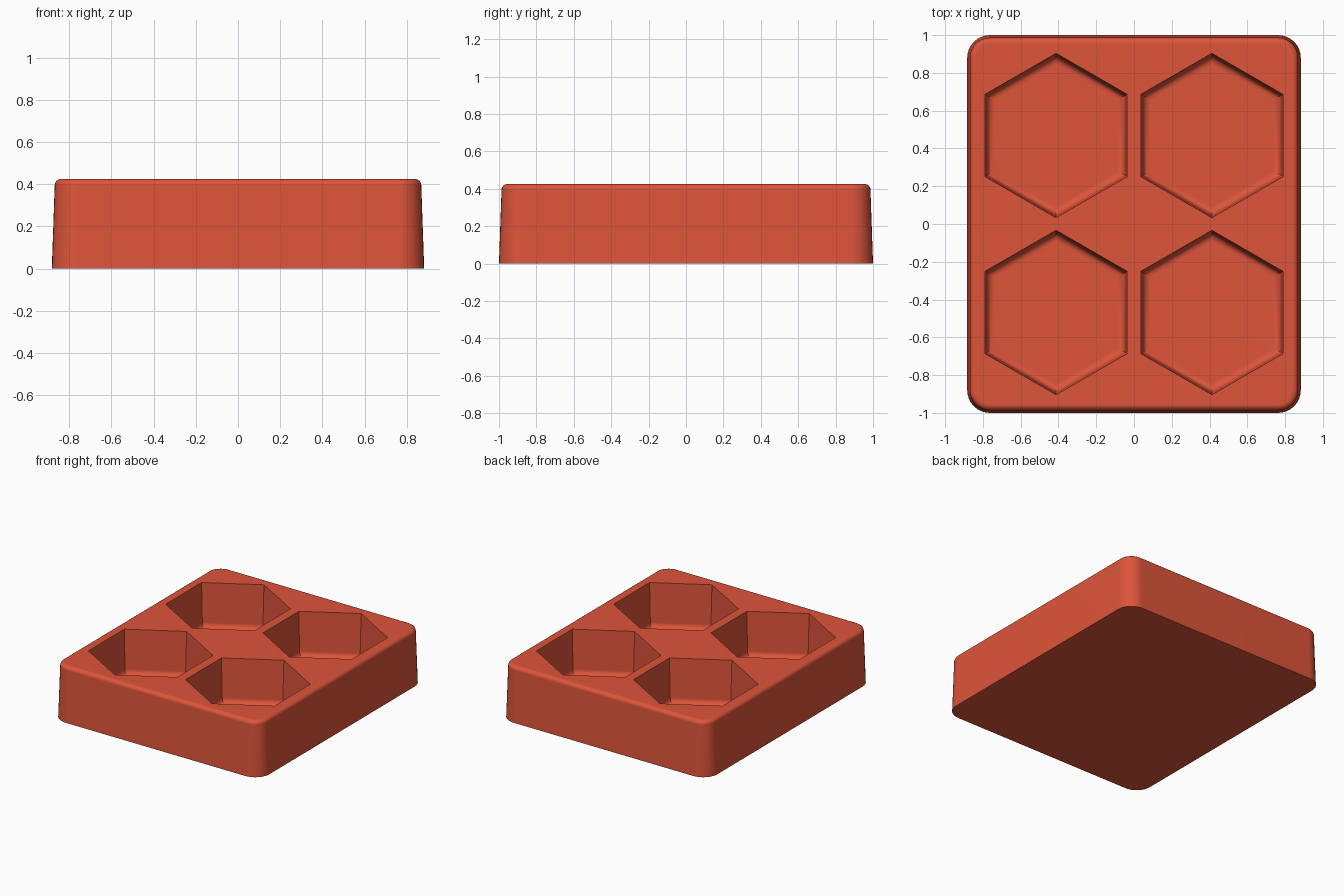
import bpy
import bmesh
import math
from mathutils import Vector

if "Cube" in bpy.data.objects:
    bpy.data.objects.remove(bpy.data.objects["Cube"])

HALF_X, HALF_Y, HEIGHT = 0.883, 1.0, 0.425
CORNER = 0.12
DRAFT = math.tan(math.radians(2))
RIM_FILLET, FLOOR_FILLET = 0.03, 0.04
POCKET_RADIUS, POCKET_DEPTH = 0.435, 0.34
POCKET_X, POCKET_Y = 0.4125, 0.4685
STEPS = 6


def rounded_rectangle(inset):
    """Outline of the tray, shrunk by the inset."""
    radius = CORNER - inset
    points = []
    for i, (sx, sy) in enumerate([(1, 1), (-1, 1), (-1, -1), (1, -1)]):
        for k in range(9):
            a = math.radians(90 * (i + k / 8))
            points.append((sx * (HALF_X - CORNER) + radius * math.cos(a),
                           sy * (HALF_Y - CORNER) + radius * math.sin(a)))
    return points


def hexagon(cx, cy, inset):
    """Point-up hexagon whose sides are moved in by the inset."""
    radius = POCKET_RADIUS - inset / math.cos(math.pi / 6)
    return [(cx + radius * math.cos(math.radians(30 + 60 * k)),
             cy + radius * math.sin(math.radians(30 + 60 * k))) for k in range(6)]


def fillet(radius):
    """Quarter round as (inward, vertical) steps."""
    for k in range(STEPS + 1):
        a = math.pi / 2 * k / STEPS
        yield radius * (1 - math.cos(a)), radius * math.sin(a)


def loft(bm, rings):
    """Skin a stack of (outline, z) rings and return the rings of vertices."""
    loops = [[bm.verts.new((x, y, z)) for x, y in outline] for outline, z in rings]
    for low, high in zip(loops, loops[1:]):
        for i in range(len(low)):
            j = (i + 1) % len(low)
            bm.faces.new((low[i], low[j], high[j], high[i]))
    return loops


def ring_edges(bm, loop):
    return [bm.edges.get((loop[i - 1], loop[i])) for i in range(len(loop))]


bm = bmesh.new()

# Outer wall: drafted side, rounded rim, flat underside
shoulder = HEIGHT - RIM_FILLET
rings = [(rounded_rectangle(0), 0)]
rings += [(rounded_rectangle(shoulder * DRAFT + d), shoulder + h)
          for d, h in fillet(RIM_FILLET)]
outer = loft(bm, rings)
bm.faces.new(outer[0])
top_edges = ring_edges(bm, outer[-1])

# Four pockets: drafted walls, rounded floor edge, flat floor
wall = POCKET_DEPTH - FLOOR_FILLET
for sx in (-1, 1):
    for sy in (-1, 1):
        cx, cy = sx * POCKET_X, sy * POCKET_Y
        rings = [(hexagon(cx, cy, 0), HEIGHT)]
        rings += [(hexagon(cx, cy, wall * DRAFT + d), HEIGHT - wall - h)
                  for d, h in fillet(FLOOR_FILLET)]
        pocket = loft(bm, rings)
        bm.faces.new(pocket[-1])
        top_edges += ring_edges(bm, pocket[0])

# Top face around the pockets
bmesh.ops.triangle_fill(bm, edges=top_edges, use_beauty=True, normal=Vector((0, 0, 1)))
bmesh.ops.recalc_face_normals(bm, faces=bm.faces)

mesh = bpy.data.meshes.new("hexagon_mold")
bm.to_mesh(mesh)
bm.free()
mold = bpy.data.objects.new("hexagon_mold", mesh)
bpy.context.collection.objects.link(mold)

# Single terracotta material
color = (0.73, 0.09, 0.042, 1)
material = bpy.data.materials.new("terracotta_red")
material.use_nodes = True
material.diffuse_color = color
material.node_tree.nodes["Principled BSDF"].inputs["Base Color"].default_value = color
mesh.materials.append(material)

# Smooth fillets, crisp pocket edges
bpy.context.view_layer.objects.active = mold
mold.select_set(True)
bpy.ops.object.shade_smooth_by_angle(angle=math.radians(30))
weighted = mold.modifiers.new("flat_face_normals", 'WEIGHTED_NORMAL')
weighted.keep_sharp = True
